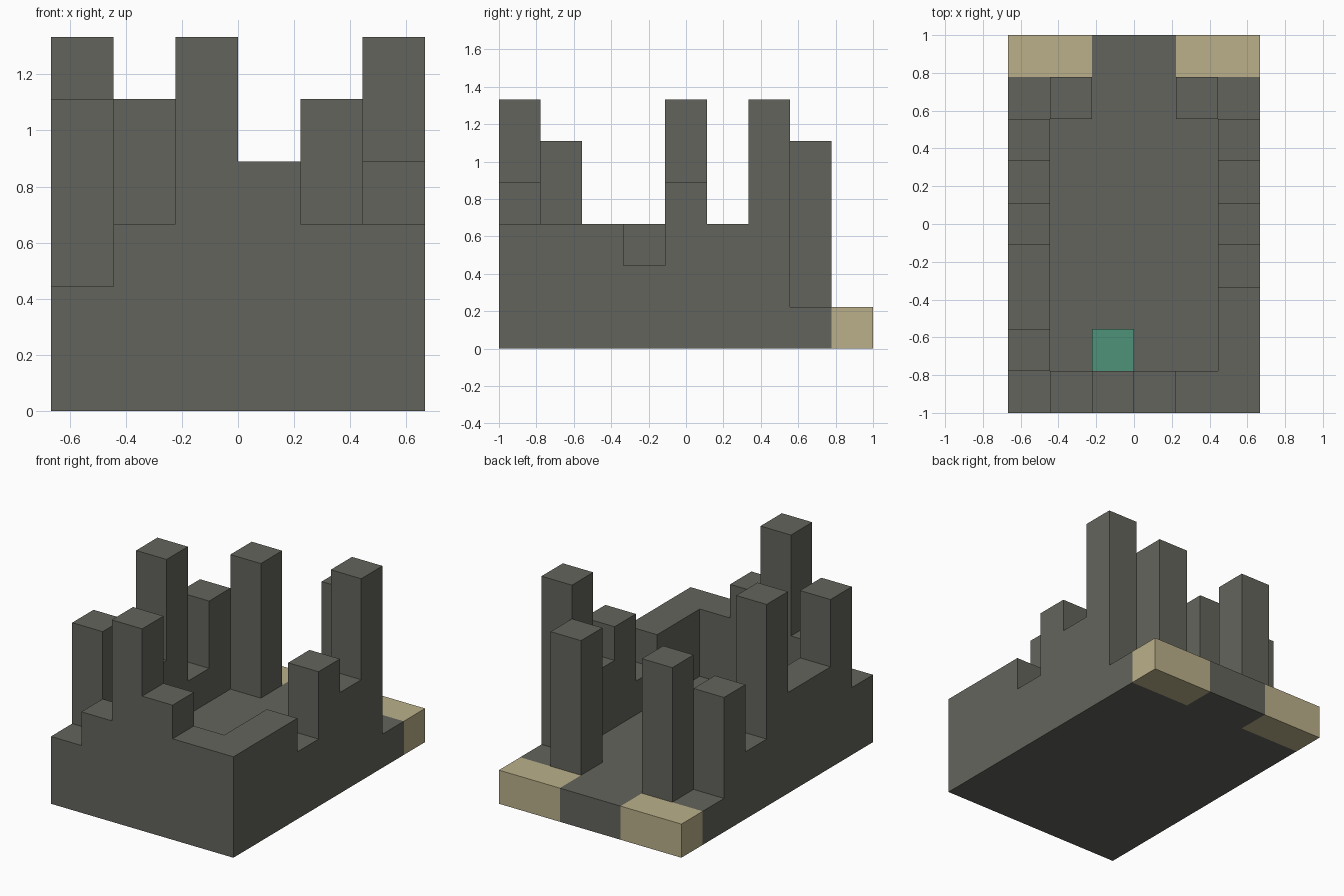
import bpy
import bmesh
from mathutils import Vector

CELL = 2 / 9          # one block of the ruin
WIDTH, DEPTH = 6, 9   # footprint in blocks

if "Cube" in bpy.data.objects:
    bpy.data.objects.remove(bpy.data.objects["Cube"])


def make_material(name, rgb):
    mat = bpy.data.materials.new(name)
    mat.use_nodes = True
    color = (*rgb, 1)
    mat.diffuse_color = color
    mat.node_tree.nodes["Principled BSDF"].inputs["Base Color"].default_value = color
    return mat


stone = make_material("dark stone", (0.127, 0.127, 0.109))
sand = make_material("pale sand", (0.497, 0.434, 0.254))
teal = make_material("teal green", (0.076, 0.287, 0.188))


def stepped_wall(name, start, along, across, heights, mat, bottom=1, thick=1):
    """Extrude a stepped profile (one height per block) across its thickness."""
    origin = Vector((*start, 0))
    along, across = Vector(along), Vector(across)
    # Stepped outline, with runs of equal height joined
    outline = [(0, bottom)]
    for i, h in enumerate(heights):
        if outline[-1] == (i, h):
            outline.pop()
        else:
            outline.append((i, h))
        outline.append((i + 1, h))
    outline.append((len(heights), bottom))

    bm = bmesh.new()
    shift = Vector((WIDTH / 2, DEPTH / 2, 0))
    verts = [bm.verts.new((origin + along * d + Vector((0, 0, h)) - shift) * CELL)
             for d, h in outline]
    face = bm.faces.new(verts)
    grown = bmesh.ops.extrude_face_region(bm, geom=[face])["geom"]
    moved = [v for v in grown if isinstance(v, bmesh.types.BMVert)]
    bmesh.ops.translate(bm, verts=moved, vec=across * thick * CELL)
    bmesh.ops.recalc_face_normals(bm, faces=bm.faces)
    mesh = bpy.data.meshes.new(name)
    bm.to_mesh(mesh)
    bm.free()
    mesh.materials.append(mat)
    obj = bpy.data.objects.new(name, mesh)
    bpy.context.collection.objects.link(obj)
    return obj


X, Y = (1, 0, 0), (0, 1, 0)


def block(name, start, size, mat, bottom, top):
    return stepped_wall(name, start, X, Y, [top] * size[0], mat, bottom, size[1])


# Floor slab with a stone doorstep between two sand patches
block("floor", (0, 0), (WIDTH, DEPTH - 1), stone, 0, 1)
block("doorstep", (2, DEPTH - 1), (2, 1), stone, 0, 1)
block("sand_right", (0, DEPTH - 1), (2, 1), sand, 0, 1)
block("sand_left", (4, DEPTH - 1), (2, 1), sand, 0, 1)

# Broken walls around the floor
stepped_wall("front_wall", (0, 0), X, Y, [2, 3, 6, 4, 3, 3], stone)
stepped_wall("right_wall", (0, 1), Y, X, [5, 3, 3, 6, 2, 4], stone)
stepped_wall("left_wall", (WIDTH - 1, 1), Y, X, [3, 3, 2, 4, 3, 6], stone)

# Pillars flanking the entrance
for side, x in (("right", 1), ("left", 4)):
    block(f"{side}_pillar", (x, 7), (1, 1), stone, 1, 5)

# Single block standing inside the front wall
block("teal_block", (2, 1), (1, 1), teal, 1, 2)
